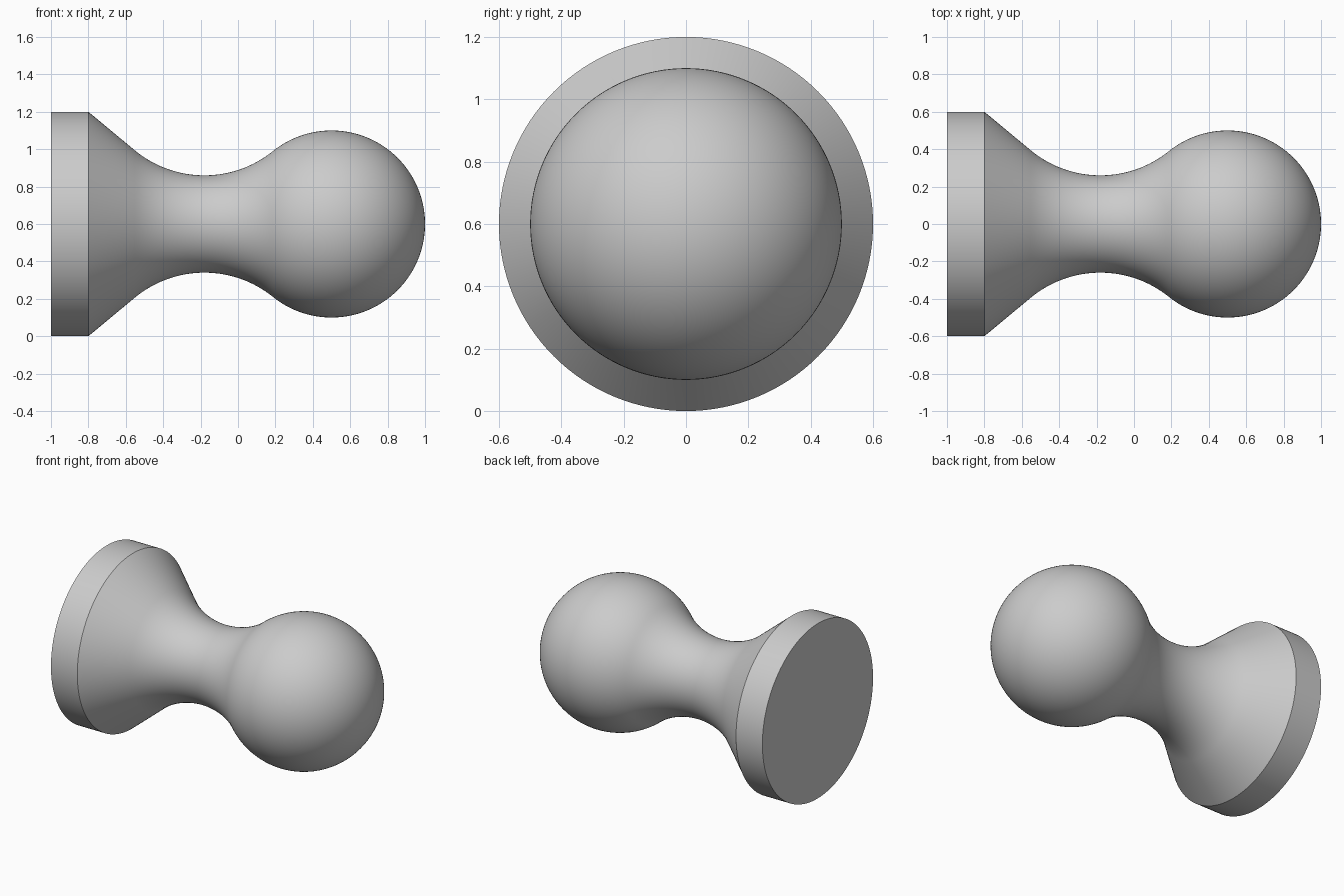
import bpy, bmesh, math

if "Cube" in bpy.data.objects:
    bpy.data.objects.remove(bpy.data.objects["Cube"])

SIDES, AXIS_Z = 128, 0.6

# Neck fillet: arc tangent to both the cone and the ball
cx, neck_r, ball_x, ball_r, base_r = -0.18, 0.26, 0.5, 0.5, 0.6
d = ball_x - cx
R = (ball_r ** 2 - d * d - neck_r ** 2) / (2 * (neck_r - ball_r))
cy = neck_r + R
vx, vy = -0.8 - cx, base_r - cy
a0 = math.atan2(vy, vx) % math.tau + math.acos(R / math.hypot(vx, vy))
a1 = math.atan2(-cy, d) % math.tau
b0 = math.atan2(cy, -d)


def arc(x, y, r, start, end, n):
    return [(x + r * math.cos(start + (end - start) * i / n),
             y + r * math.sin(start + (end - start) * i / n)) for i in range(n + 1)]


# Profile (x, radius): base disc, cone, neck, ball
profile = [(-1, base_r), (-0.8, base_r)]
profile += arc(cx, cy, R, a0, a1, 32)
profile += arc(ball_x, 0, ball_r, b0, 0, 56)[1:-1]

# Turn the profile around the x axis
bm = bmesh.new()
rings = [[bm.verts.new((x, r * math.cos(math.tau * k / SIDES),
                        AXIS_Z + r * math.sin(math.tau * k / SIDES)))
          for k in range(SIDES)] for x, r in profile]
for p, q in zip(rings, rings[1:]):
    for k in range(SIDES):
        j = (k + 1) % SIDES
        bm.faces.new((p[k], p[j], q[j], q[k]))
bm.faces.new(rings[0])
tip = bm.verts.new((ball_x + ball_r, 0, AXIS_Z))
for k in range(SIDES):
    bm.faces.new((rings[-1][k], rings[-1][(k + 1) % SIDES], tip))
bmesh.ops.recalc_face_normals(bm, faces=bm.faces)

mesh = bpy.data.meshes.new("knob")
bm.to_mesh(mesh)
bm.free()
knob = bpy.data.objects.new("knob", mesh)
bpy.context.collection.objects.link(knob)

# Single grey colour
grey = bpy.data.materials.new("grey")
grey.diffuse_color = (0.6, 0.6, 0.6, 1)
grey.use_nodes = True
grey.node_tree.nodes["Principled BSDF"].inputs["Base Color"].default_value = grey.diffuse_color
mesh.materials.append(grey)

# Smooth shading with sharp rims
bpy.context.view_layer.objects.active = knob
knob.select_set(True)
bpy.ops.object.shade_smooth_by_angle(angle=math.radians(30))
